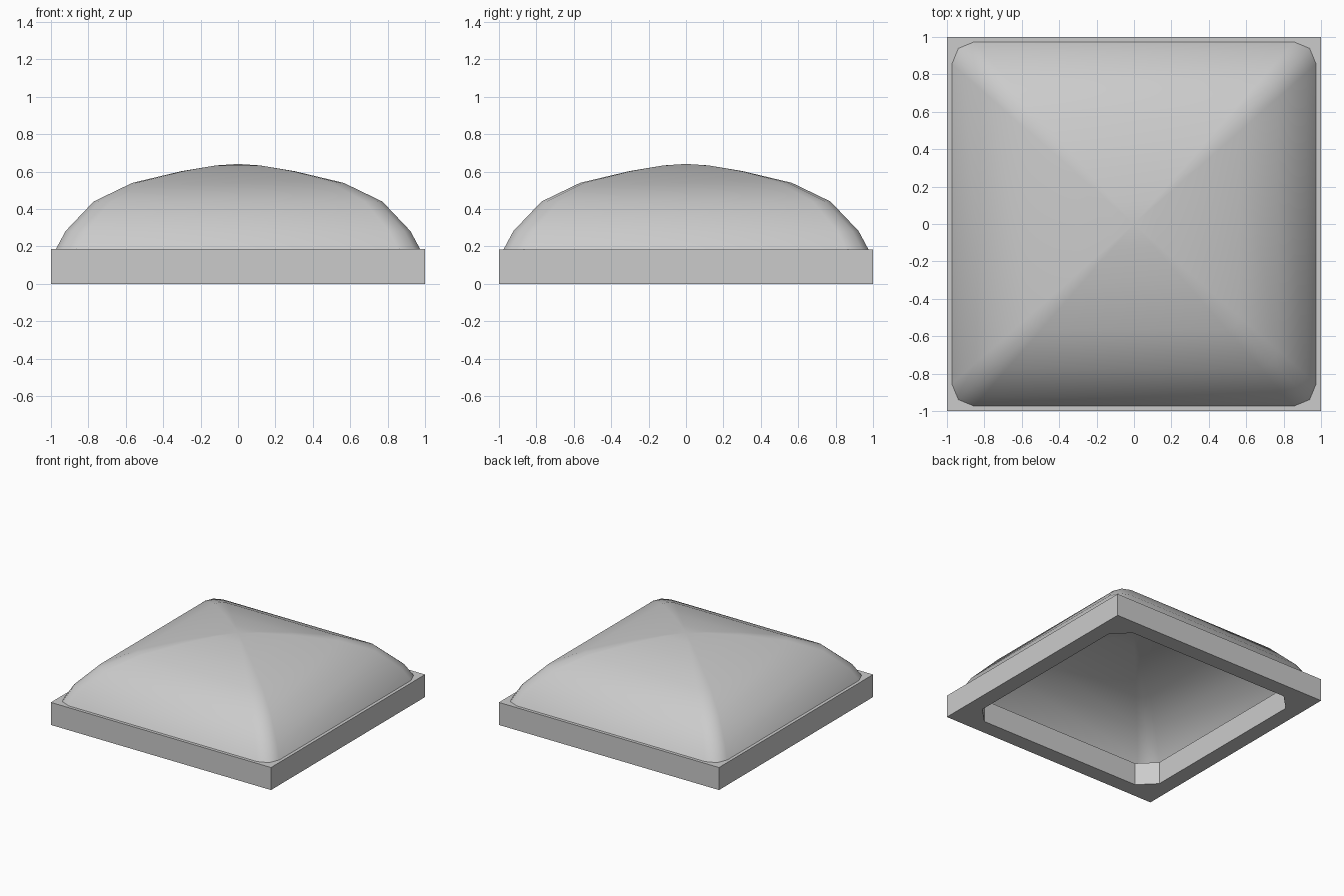
import bpy, bmesh

if "Cube" in bpy.data.objects:
    bpy.data.objects.remove(bpy.data.objects["Cube"])


def make_object(name, bm):
    bmesh.ops.recalc_face_normals(bm, faces=bm.faces)
    mesh = bpy.data.meshes.new(name)
    bm.to_mesh(mesh)
    bm.free()
    obj = bpy.data.objects.new(name, mesh)
    bpy.context.collection.objects.link(obj)
    return obj


def ring(bm, corner, z):
    """Repeat one corner's outline points around the four quarters."""
    verts = []
    for c, s in ((1, 0), (0, 1), (-1, 0), (0, -1)):
        for x, y in corner:
            verts.append(bm.verts.new((c * x - s * y, s * x + c * y, z)))
    return verts


def bridge(bm, a, b):
    n = len(a)
    for i in range(n):
        j = (i + 1) % n
        bm.faces.new((a[i], a[j], b[j], b[i]))


# Square curb frame with a chamfered opening
HEIGHT, OPEN, CUT = 0.185, 0.87, 0.74
bm = bmesh.new()
levels = []
for z in (0, HEIGHT):
    levels.append((ring(bm, [(1, 1)], z),
                   ring(bm, [(OPEN, CUT), (CUT, OPEN)], z)))
for outer, inner in levels:
    for i in range(4):
        j = (i + 1) % 4
        bm.faces.new((outer[i], inner[2 * i + 1], inner[2 * i]))
        bm.faces.new((outer[i], outer[j], inner[2 * j], inner[2 * i + 1]))
bridge(bm, levels[0][0], levels[1][0])
bridge(bm, levels[0][1], levels[1][1])
make_object("curb_frame", bm)

# Domed glazing: square outline with clipped corners, scaled along a profile
profile = [(0.998, 0.14), (0.973, 0.187), (0.922, 0.282), (0.772, 0.44),
           (0.565, 0.54), (0.30, 0.603), (0.12, 0.633)]
bm = bmesh.new()
rings = [ring(bm, [(r, 0.877 * r), (0.964 * r, 0.964 * r), (0.877 * r, r)], z)
         for r, z in profile]
for a, b in zip(rings, rings[1:]):
    bridge(bm, a, b)
apex = bm.verts.new((0, 0, 0.641))
top = rings[-1]
for i in range(len(top)):
    bm.faces.new((top[i], top[(i + 1) % len(top)], apex))
dome = make_object("dome", bm)
for p in dome.data.polygons:
    p.use_smooth = True
